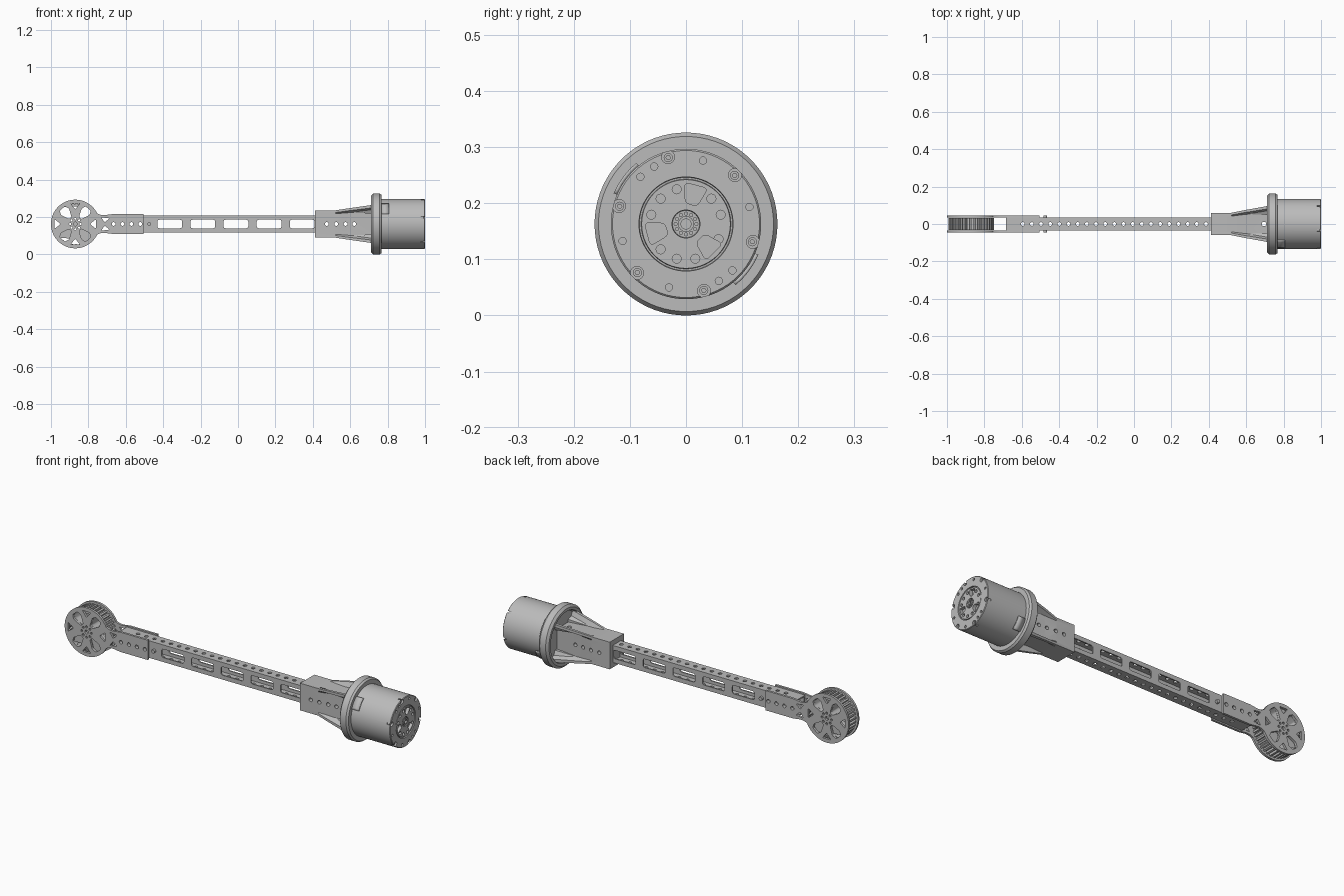
import bpy, bmesh, math
from math import sin, cos, pi, radians
from mathutils import Matrix, Vector

if "Cube" in bpy.data.objects:
    bpy.data.objects.remove(bpy.data.objects["Cube"])

ZC = 0.163          # height of the long axis
HUB = -0.87         # x of the pulley centre
PARTS = []

grey = bpy.data.materials.new("machined grey")
grey.use_nodes = True
grey.diffuse_color = (0.5, 0.5, 0.5, 1)
grey.node_tree.nodes["Principled BSDF"].inputs["Base Color"].default_value = (0.5, 0.5, 0.5, 1)

# Local (u, v, w) to world: w is the thickness direction
FACING = {
    "x": Matrix(((0, 0, 1, 0), (1, 0, 0, 0), (0, 1, 0, ZC), (0, 0, 0, 1))),
    "y": Matrix(((1, 0, 0, 0), (0, 0, -1, 0), (0, 1, 0, ZC), (0, 0, 0, 1))),
    "z": Matrix(((1, 0, 0, 0), (0, 1, 0, 0), (0, 0, 1, ZC), (0, 0, 0, 1))),
}


def finish(name, bm, keep=True):
    bmesh.ops.remove_doubles(bm, verts=bm.verts, dist=1e-5)
    bmesh.ops.recalc_face_normals(bm, faces=bm.faces)
    mesh = bpy.data.meshes.new(name)
    bm.to_mesh(mesh)
    bm.free()
    mesh.materials.clear()
    mesh.materials.append(grey)
    obj = bpy.data.objects.new(name, mesh)
    bpy.context.scene.collection.objects.link(obj)
    if keep:
        PARTS.append(obj)
    return obj


def plate(name, loops, facing, offset, thick, keep=True):
    """Flat plate: first loop is the outline, the others are holes."""
    curve = bpy.data.curves.new(name, "CURVE")
    curve.dimensions, curve.fill_mode, curve.extrude = "2D", "BOTH", thick / 2
    for loop in loops:
        s = curve.splines.new("POLY")
        s.points.add(len(loop) - 1)
        for p, (u, v) in zip(s.points, loop):
            p.co = (u, v, 0, 1)
        s.use_cyclic_u = True
    tmp = bpy.data.objects.new(name, curve)
    bpy.context.scene.collection.objects.link(tmp)
    dg = bpy.context.evaluated_depsgraph_get()
    mesh = bpy.data.meshes.new_from_object(tmp.evaluated_get(dg))
    bm = bmesh.new()
    bm.from_mesh(mesh)
    bpy.data.objects.remove(tmp)
    bpy.data.curves.remove(curve)
    bpy.data.meshes.remove(mesh)
    bm.transform(FACING[facing] @ Matrix.Translation((0, 0, offset)))
    return finish(name, bm, keep)


def lathe(name, profile, segs=72):
    """Spin (x, radius) points around the long axis."""
    bm = bmesh.new()
    vs = [bm.verts.new((x, 0, r)) for x, r in profile]
    es = [bm.edges.new(e) for e in zip(vs, vs[1:])]
    bmesh.ops.spin(bm, geom=vs + es, axis=(1, 0, 0), cent=(0, 0, 0), angle=2 * pi, steps=segs)
    bm.transform(Matrix.Translation((0, 0, ZC)))
    return finish(name, bm)


def circle(u, v, r, n=16):
    return [(u + r * cos(2 * pi * i / n), v + r * sin(2 * pi * i / n)) for i in range(n)]


def polar(r, deg):
    return r * cos(radians(deg)), r * sin(radians(deg))


def rounded(pts, r):
    out = []
    for i, p in enumerate(pts):
        p, a, b = Vector(p), Vector(pts[i - 1]), Vector(pts[(i + 1) % len(pts)])
        s, e = p + (a - p).normalized() * r, p + (b - p).normalized() * r
        for t in (0, 0.25, 0.5, 0.75, 1):
            out.append(tuple(s * (1 - t) ** 2 + p * 2 * t * (1 - t) + e * t * t))
    return out


def rect(u0, u1, v0, v1):
    return [(u0, v0), (u1, v0), (u1, v1), (u0, v1)]


def turned(pts, deg, u=0.0):
    c, s = cos(radians(deg)), sin(radians(deg))
    return [(u + x * c - y * s, x * s + y * c) for x, y in pts]


def cut(obj, cutters):
    for c in cutters:
        c.hide_render = True
        m = obj.modifiers.new("cut", "BOOLEAN")
        m.operation, m.solver, m.object = "DIFFERENCE", "EXACT", c
    dg = bpy.context.evaluated_depsgraph_get()
    mesh = bpy.data.meshes.new_from_object(obj.evaluated_get(dg))
    obj.modifiers.clear()
    obj.data = mesh
    for c in cutters:
        bpy.data.objects.remove(c)


# Hollow beam: side walls with slots, top and bottom walls with a hole row
arm_holes = [circle(-0.665 + 0.0475 * i, 0, 0.01) for i in range(5)]
slots = [rounded(rect(x - 0.066, x + 0.066, -0.023, 0.023), 0.012)
         for x in (-0.365 + 0.177 * i for i in range(5))]
for side, s in (("front", 1), ("back", -1)):
    plate("beam_wall_" + side, [rect(-0.685, 0.44, -0.046, 0.046)] + arm_holes + slots, "y", s * 0.0305, 0.007)
top_holes = [circle(-0.595 + 0.049 * i, 0, 0.01) for i in range(21)]
for side, s in (("top", 1), ("bottom", -1)):
    plate("beam_wall_" + side, [rect(-0.685, 0.44, -0.034, 0.034)] + top_holes, "z", s * 0.0425, 0.007)

# Fork plates holding the pulley
spokes = [rounded(turned([(0.042, -0.009), (0.085, -0.027), (0.108, -0.018),
                          (0.108, 0.018), (0.085, 0.027), (0.042, 0.009)], a, HUB), 0.006)
          for a in (50, 130, 230, 310)]
triangles = [rounded(turned([(0.078, 0), (0.11, -0.025), (0.11, 0.025)], a, HUB), 0.006)
             for a in (0, 90, 180, 270)]
hub_holes = [circle(HUB, 0, 0.01)] + [turned(circle(0.028, 0, 0.006, 10), a * 45, HUB) for a in range(8)]
neck_windows = [rounded([(-0.732, s * 0.036), (-0.688, s * 0.03), (-0.712, s * 0.008)], 0.004) for s in (1, -1)]
arc = [(HUB + polar(0.13, a)[0], polar(0.13, a)[1]) for a in range(26, 335, 4)]
neck = [(-0.735, 0.049), (-0.715, 0.047), (-0.67, 0.053), (-0.505, 0.053)]
outline = arc + [(x, -z) for x, z in neck] + neck[::-1]
for side, s in (("front", 1), ("back", -1)):
    plate("fork_plate_" + side, [outline] + spokes + triangles + hub_holes + neck_windows + arm_holes,
          "y", s * 0.040, 0.012)

# Toothed pulley between the fork plates
teeth = []
for i in range(36):
    for r, d in ((0.108, 0), (0.108, 3.5), (0.121, 4.5), (0.121, 9)):
        u, v = polar(r, i * 10 + d)
        teeth.append((HUB + u, v))
plate("toothed_pulley", [teeth] + spokes + hub_holes[:1], "y", 0, 0.066)

# Bracket: square socket flaring into four corner ribs with scooped sides
def section(x, a, b, w, s, fy, fz):
    pts = []
    for sy, sz, flip in ((1, 1, 0), (-1, 1, 1), (-1, -1, 0), (1, -1, 1)):
        q = [(fy, b - w - s), (a, b - w), (a, b), (a - w, b), (a - w - s, fz)]
        pts += [(x, sy * y, ZC + sz * z) for y, z in (q[::-1] if flip else q)]
    return pts


bm = bmesh.new()
rings = [[bm.verts.new(p) for p in section(*args)] for args in (
    (0.412, 0.060, 0.073, 0.012, 0.006, 0.060, 0.073),
    (0.520, 0.060, 0.073, 0.012, 0.006, 0.060, 0.073),
    (0.585, 0.073, 0.083, 0.013, 0.010, 0.054, 0.063),
    (0.740, 0.101, 0.105, 0.016, 0.020, 0.048, 0.054))]
for r0, r1 in zip(rings, rings[1:]):
    for i in range(len(r0)):
        j = (i + 1) % len(r0)
        bm.faces.new((r0[i], r0[j], r1[j], r1[i]))
bm.faces.new(rings[0])
bm.faces.new(rings[-1])
bracket = finish("flared_bracket", bm)
cut(bracket, [plate("hole", [circle(x, 0, 0.01)], "y", 0, 0.4, False) for x in (0.475, 0.525, 0.575, 0.622)]
    + [plate("hole", [circle(0.695, 0, 0.012)], "z", 0, 0.4, False)])

# Mounting flange with dished back
lathe("mounting_flange", [(0.735, 0), (0.735, 0.128), (0.711, 0.136), (0.711, 0.150), (0.722, 0.163),
                          (0.757, 0.163), (0.767, 0.156), (0.767, 0)])

# Motor housing with drilled end face
housing = lathe("motor_housing", [(0.75, 0), (0.75, 0.134), (0.996, 0.134), (0.999, 0.131), (0.999, 0.084),
                                  (0.992, 0.083), (0.992, 0.080), (0.997, 0.079), (0.997, 0.025),
                                  (0.985, 0.024), (0.985, 0)])


def drill(radius, ring, angles, depth):
    return [plate("drill", [circle(*polar(ring, a), radius)], "x", 1.0, 2 * depth, False) for a in angles]


window = rounded([(0.036, -0.011), (0.071, -0.021), (0.071, 0.021), (0.036, 0.011)], 0.008)
cut(housing, drill(0.0115, 0.1235, range(45, 400, 60), 0.022)
    + drill(0.0065, 0.117, (75, 119, 134, 15, 195, 255, 300, 315), 0.015)
    + drill(0.008, 0.064, (45, 105, 135, 165, 225, 255, 285, 335, 15), 0.015)
    + [plate("window_cutter", [turned(window, a)], "x", 1.0, 0.04, False) for a in (75, 195, 315)])

# Screw heads in the rim notches
for i, a in enumerate(range(45, 400, 60)):
    u, v = polar(0.1225, a)
    plate(f"rim_screw_{i}", [circle(u, v, 0.008), circle(u, v, 0.004, 6)], "x", 0.984, 0.014)

# Shaft bearing
lathe("bearing_inner_ring", [(0.984, 0.009), (1.0, 0.009), (1.0, 0.014), (0.984, 0.014)], 32)
for i in range(12):
    plate(f"bearing_roller_{i}", [circle(*polar(0.0185, i * 30), 0.0036, 10)], "x", 0.99, 0.014)

# Raised connector covers on opposite sides of the housing
for name, mid in (("front", 143), ("back", 323)):
    bm = bmesh.new()
    grid = [[bm.verts.new((x, *(Vector(polar(0.137, mid + d)) + Vector((0, ZC)))))
             for x in (0.767, 0.808)] for d in range(-14, 15, 4)]
    for p, q in zip(grid, grid[1:]):
        bm.faces.new((p[0], p[1], q[1], q[0]))
    cover = finish("connector_cover_" + name, bm)
    m = cover.modifiers.new("thickness", "SOLIDIFY")
    m.thickness, m.offset = 0.006, 0

# Smooth the round walls, keep edges crisp
bpy.ops.object.select_all(action="DESELECT")
for obj in PARTS:
    obj.select_set(True)
bpy.context.view_layer.objects.active = PARTS[0]
bpy.ops.object.shade_smooth_by_angle(angle=radians(30))
